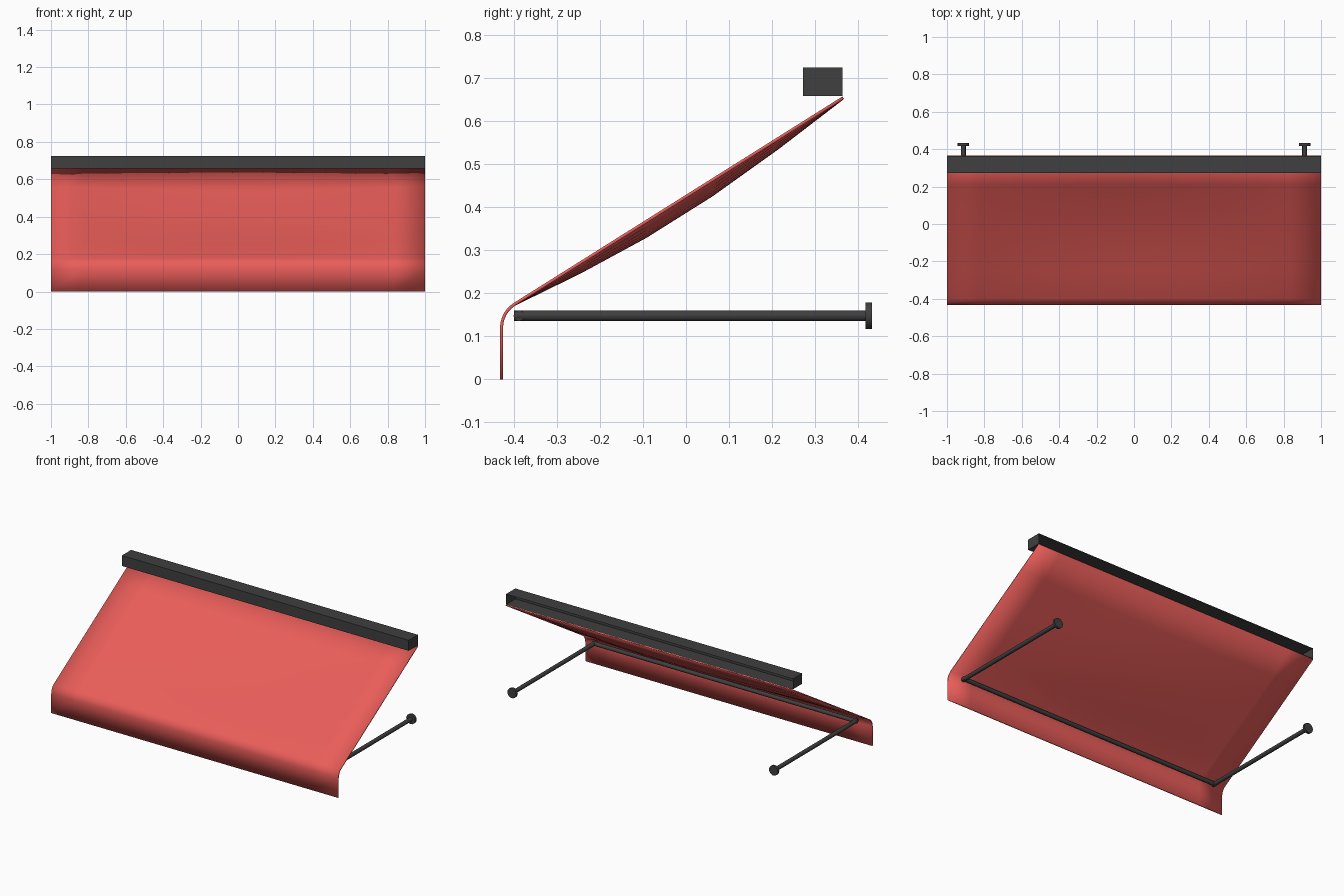
import bpy, bmesh, math
from mathutils import Vector

if "Cube" in bpy.data.objects:
    bpy.data.objects.remove(bpy.data.objects["Cube"])


def material(name, rgb):
    m = bpy.data.materials.new(name)
    m.diffuse_color = (*rgb, 1)
    m.use_nodes = True
    m.node_tree.nodes["Principled BSDF"].inputs["Base Color"].default_value = m.diffuse_color
    return m


RED = material("red_fabric", (0.82, 0.11, 0.10))
DARK = material("dark_metal", (0.05, 0.05, 0.05))


def add_object(name, bm, mat):
    me = bpy.data.meshes.new(name)
    bm.to_mesh(me)
    bm.free()
    ob = bpy.data.objects.new(name, me)
    bpy.context.collection.objects.link(ob)
    me.materials.append(mat)
    return ob


def smooth(ob, angle=40):
    bpy.ops.object.select_all(action='DESELECT')
    ob.select_set(True)
    bpy.context.view_layer.objects.active = ob
    bpy.ops.object.shade_smooth_by_angle(angle=math.radians(angle))


def cylinder(name, a, b, r, sides=16):
    a, b = Vector(a), Vector(b)
    d = b - a
    bpy.ops.mesh.primitive_cylinder_add(vertices=sides, radius=r, depth=d.length, location=(a + b) / 2)
    ob = bpy.context.object
    ob.name = name
    ob.rotation_euler = d.to_track_quat('Z', 'Y').to_euler()
    ob.data.materials.append(DARK)
    smooth(ob)
    return ob


# Fabric canopy: valance, rounded front fold, slope sagging in the middle
R, TURN, SLOPE_STEPS, COLS = 0.068, math.radians(58), 5, 12
profile = [(-0.432, 0.0, 0.0)]
for i in range(7):
    a = TURN * i / 6
    profile.append((-0.432 + R * (1 - math.cos(a)), 0.12 + R * math.sin(a), 0.0))
y0, z0, _ = profile[-1]
for i in range(1, SLOPE_STEPS + 1):
    t = i / SLOPE_STEPS
    profile.append((y0 + (0.363 - y0) * t, z0 + (0.657 - z0) * t, 0.036 * math.sin(math.pi * t)))

bm = bmesh.new()
rows = []
for y, z, sag in profile:
    xs = [-1 + 2 * j / COLS for j in range(COLS + 1)]
    rows.append([bm.verts.new((x, y, z - sag * math.cos(math.pi * x / 2))) for x in xs])
for lo, hi in zip(rows, rows[1:]):
    for j in range(COLS):
        bm.faces.new((lo[j], lo[j + 1], hi[j + 1], hi[j]))
fabric = add_object("fabric_canopy", bm, RED)
sol = fabric.modifiers.new("thickness", 'SOLIDIFY')
sol.thickness = 0.007
sol.offset = -1
smooth(fabric)

# Head box: housing open towards the wall
bm = bmesh.new()
bmesh.ops.create_cube(bm, size=1)
bmesh.ops.scale(bm, vec=(2, 0.092, 0.066), verts=bm.verts)
bmesh.ops.translate(bm, vec=(0, 0.318, 0.691), verts=bm.verts)
bm.normal_update()
bmesh.ops.delete(bm, geom=[f for f in bm.faces if f.normal.y > 0.9], context='FACES')
add_object("head_box", bm, DARK)

# Support frame: front bar, two arms and their wall flanges
Z, X = 0.148, 0.912
cylinder("front_bar", (-X - 0.01, -0.388, Z), (X + 0.01, -0.388, Z), 0.0125)
for side, s in (("left", -1), ("right", 1)):
    cylinder(side + "_arm", (s * X, -0.40, Z), (s * X, 0.42, Z), 0.0125)
    cylinder(side + "_wall_flange", (s * X, 0.417, Z), (s * X, 0.432, Z), 0.031)
